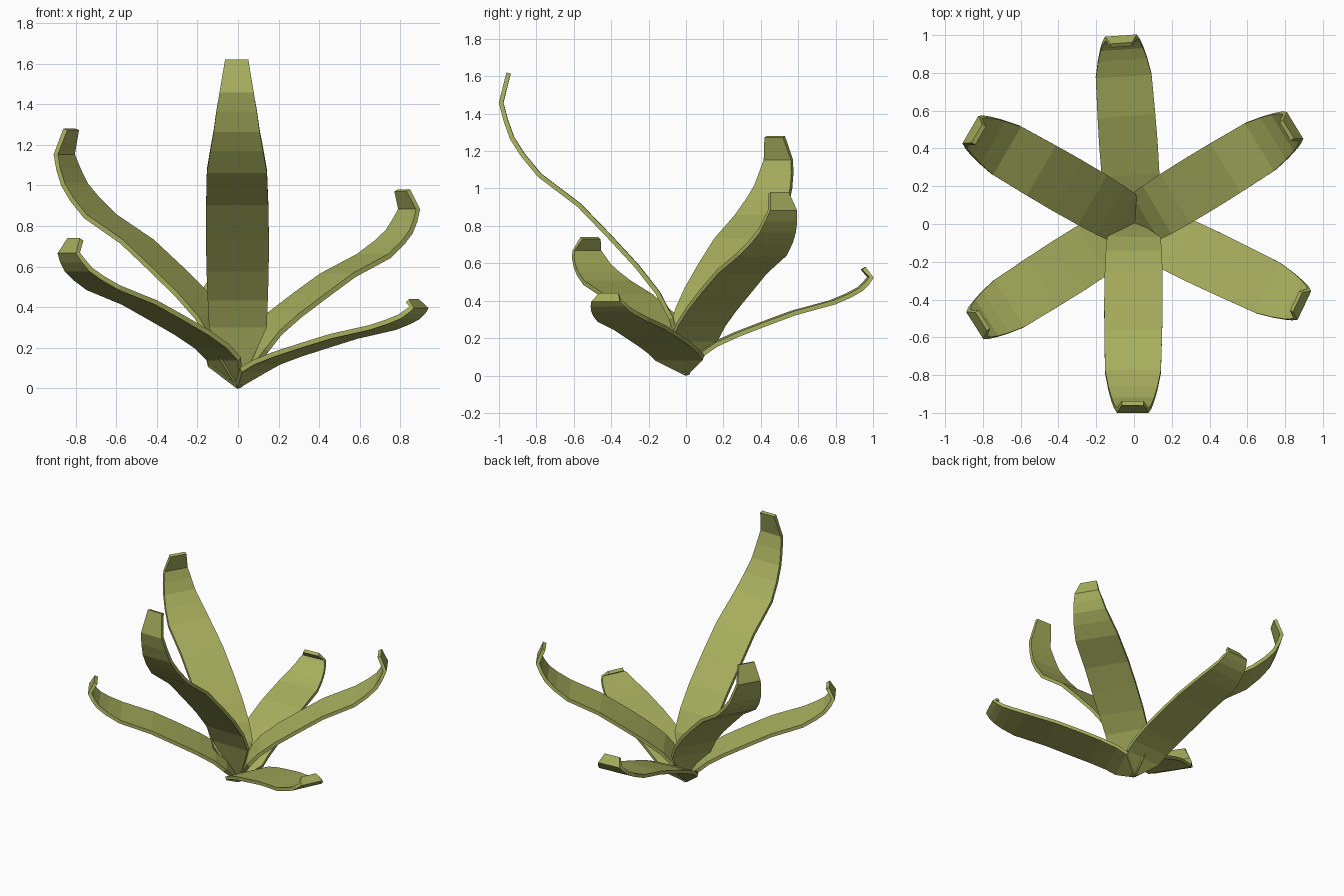
import bpy, bmesh
from math import radians, cos, sin
from mathutils import Vector

if "Cube" in bpy.data.objects:
    bpy.data.objects.remove(bpy.data.objects["Cube"])

mat = bpy.data.materials.new("leaf_green")
mat.diffuse_color = (0.39, 0.43, 0.11, 1)
mat.use_nodes = True
mat.node_tree.nodes["Principled BSDF"].inputs["Base Color"].default_value = mat.diffuse_color

# Underside profile: radius, height as a fraction of leaf height, half width
PROFILE = [
    (0.00, 0.000, 0.006), (0.09, 0.185, 0.142), (0.16, 0.268, 0.148),
    (0.27, 0.355, 0.153), (0.42, 0.455, 0.155), (0.58, 0.557, 0.153),
    (0.79, 0.655, 0.148), (0.88, 0.722, 0.130), (0.94, 0.780, 0.113),
    (0.975, 0.840, 0.100), (1.00, 0.900, 0.084), (0.96, 1.000, 0.057),
]

# Leaves: name, direction in degrees, height (spiral from tall to low)
LEAVES = [
    ("front_leaf", -90.4, 1.62), ("back_left_leaf", 150, 1.28),
    ("back_right_leaf", 31.5, 0.98), ("front_left_leaf", 212.5, 0.74),
    ("back_leaf", 94, 0.58), ("front_right_leaf", -25.5, 0.44),
]


def make_leaf(name, angle, height):
    a = radians(angle)
    out = Vector((cos(a), sin(a), 0))
    side = Vector((-sin(a), cos(a), 0))
    bm = bmesh.new()
    rows = []
    for r, h, w in PROFILE:
        mid = out * r + Vector((0, 0, h * height))
        rows.append((bm.verts.new(mid - side * w), bm.verts.new(mid + side * w)))
    for (r0, l0), (r1, l1) in zip(rows, rows[1:]):
        bm.faces.new((r0, r1, l1, l0))
    mesh = bpy.data.meshes.new(name)
    bm.to_mesh(mesh)
    bm.free()
    mesh.materials.append(mat)
    obj = bpy.data.objects.new(name, mesh)
    bpy.context.collection.objects.link(obj)
    # Thickness grows towards the upper, inner side
    mod = obj.modifiers.new("thickness", 'SOLIDIFY')
    mod.thickness = 0.024
    mod.offset = 1


for leaf in LEAVES:
    make_leaf(*leaf)
